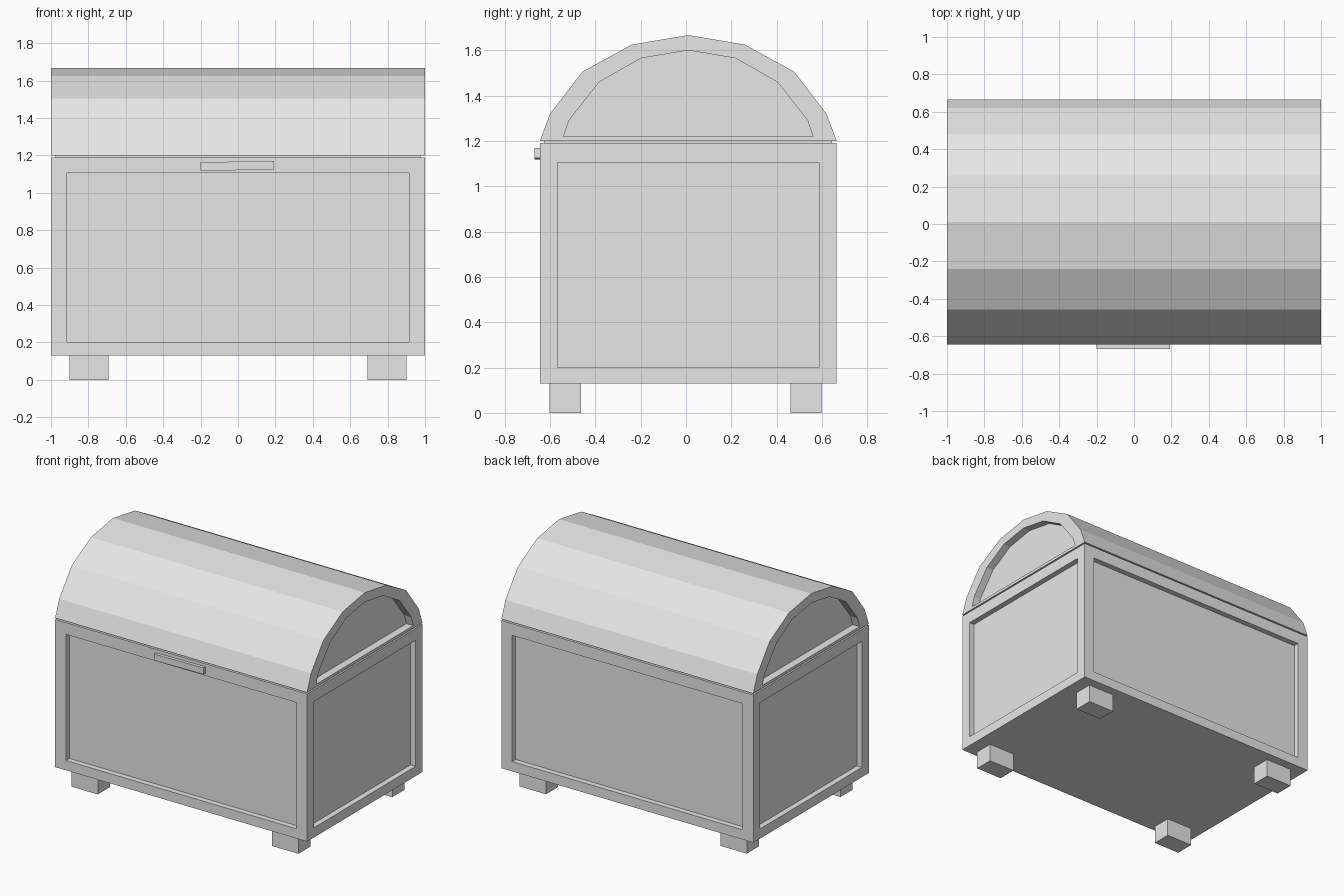
import bpy
import bmesh
from math import radians
from mathutils import Matrix, Vector

if "Cube" in bpy.data.objects:
    bpy.data.objects.remove(bpy.data.objects["Cube"], do_unlink=True)

# One plain material for the whole chest
grey = bpy.data.materials.new("plain_light_grey")
grey.use_nodes = True
colour = (0.8, 0.8, 0.8, 1)
grey.diffuse_color = colour
grey.node_tree.nodes["Principled BSDF"].inputs["Base Color"].default_value = colour

MID_Y = 0.01  # the chest sits slightly back to balance the latch


def finish(name, bm):
    bmesh.ops.recalc_face_normals(bm, faces=bm.faces)
    mesh = bpy.data.meshes.new(name)
    bm.to_mesh(mesh)
    bm.free()
    mesh.materials.append(grey)
    obj = bpy.data.objects.new(name, mesh)
    bpy.context.collection.objects.link(obj)
    return obj


def box_bmesh(size, centre, tilt=0):
    bm = bmesh.new()
    matrix = (Matrix.Translation(centre) @ Matrix.Rotation(radians(tilt), 4, 'Y')
              @ Matrix.Diagonal((*size, 1)))
    bmesh.ops.create_cube(bm, size=1, matrix=matrix)
    return bm


def sink_panel(bm, face, outline, depth):
    """Cut a recessed panel with the given outline into a flat face."""
    normal = face.normal.copy()
    bmesh.ops.inset_individual(bm, faces=[face], thickness=0.01)
    for vert in face.verts:
        vert.co = outline(vert.co)
    sunk = bmesh.ops.extrude_face_region(bm, geom=[face])["geom"]
    verts = [g for g in sunk if isinstance(g, bmesh.types.BMVert)]
    bmesh.ops.translate(bm, verts=verts, vec=-normal * depth)
    if face.is_valid:
        bmesh.ops.delete(bm, geom=[face], context='FACES_ONLY')


# Body: a box with a framed panel on each of its four sides
body = box_bmesh((2, 1.31, 1.06), (0, MID_Y, 0.66))
body.normal_update()


def body_outline(normal):
    def place(co):
        z = 1.105 if co.z > 0.66 else 0.2
        if abs(normal.x) > 0.5:
            return Vector((co.x, MID_Y + (0.577 if co.y > MID_Y else -0.577), z))
        return Vector((0.915 if co.x > 0 else -0.915, co.y, z))
    return place


for side in [f for f in body.faces if abs(f.normal.z) < 0.5]:
    sink_panel(body, side, body_outline(side.normal.copy()), 0.04)
finish("chest_body", body)

# Recessed seam between body and lid
finish("lid_seam", box_bmesh((1.95, 1.27, 0.03), (0, MID_Y, 1.195)))

# Lid: faceted barrel profile with a sunken arch at each end
outer_half = [(0.655, 1.2), (0.61, 1.32), (0.468, 1.505), (0.25, 1.625)]
inner_half = [(0.55, 1.22), (0.527, 1.29), (0.393, 1.46), (0.208, 1.565)]


def arch(half, top):
    return ([(MID_Y + y, z) for y, z in half] + [(MID_Y, top)]
            + [(MID_Y - y, z) for y, z in reversed(half)])


outer, inner = arch(outer_half, 1.667), arch(inner_half, 1.6)
lid = bmesh.new()
rings = [[lid.verts.new((x, y, z)) for y, z in profile]
         for x, profile in ((-0.945, inner), (-1, inner), (-1, outer),
                            (1, outer), (1, inner), (0.945, inner))]
for a, b in zip(rings, rings[1:]):
    for i in range(len(a)):
        j = (i + 1) % len(a)
        lid.faces.new((a[i], a[j], b[j], b[i]))
lid.faces.new(rings[0])
lid.faces.new(rings[-1])
finish("barrel_lid", lid)

# Latch bar, hung slightly askew
finish("front_latch", box_bmesh((0.393, 0.04, 0.046), (-0.003, -0.648, 1.144), -0.8))

# Four block feet
for x, x_name in ((-0.797, "right"), (0.797, "left")):
    for y, y_name in ((-0.533, "front"), (0.53, "back")):
        finish(f"{y_name}_{x_name}_foot", box_bmesh((0.21, 0.138, 0.14), (x, y, 0.07)))
